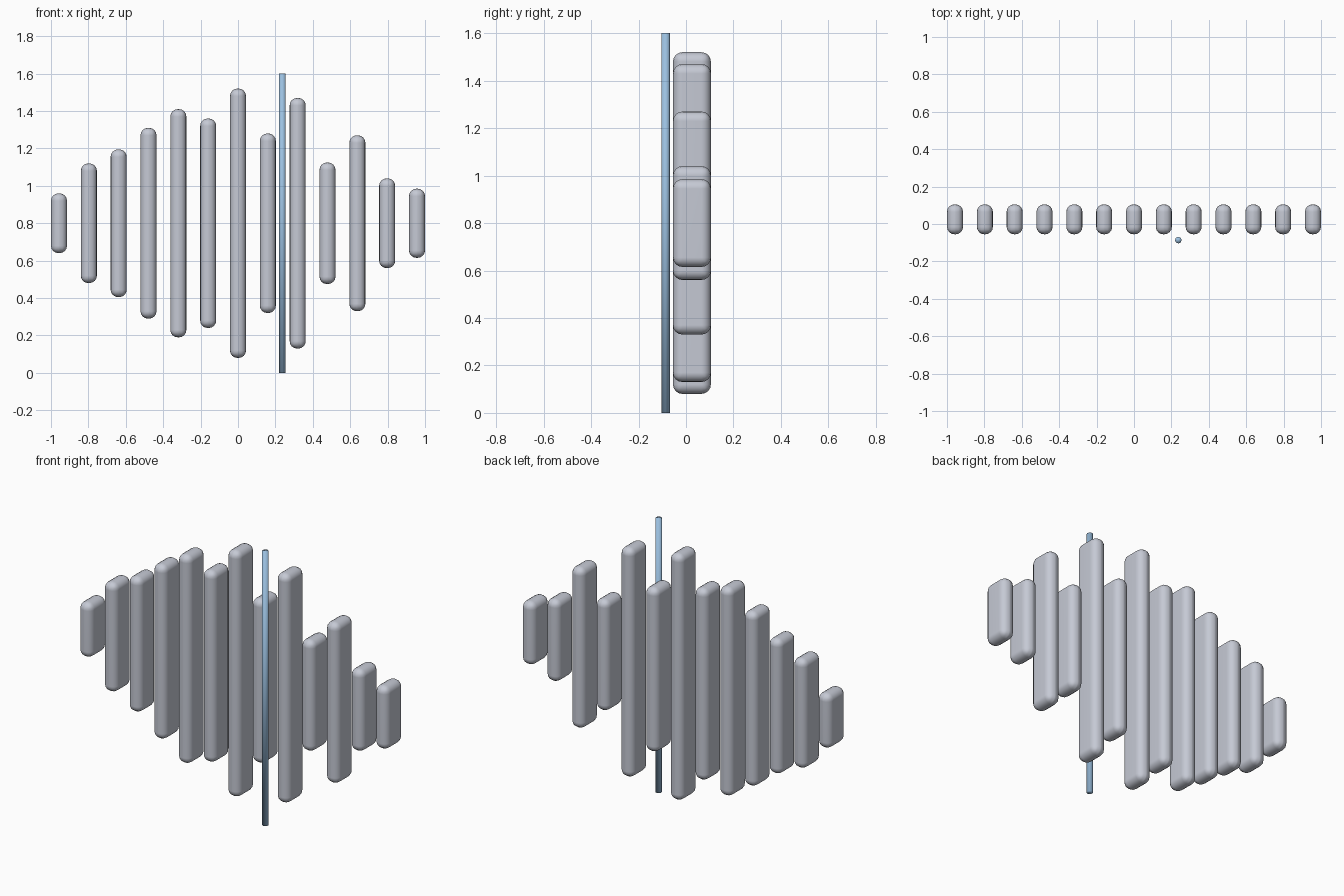
import bpy
import math

if "Cube" in bpy.data.objects:
    bpy.data.objects.remove(bpy.data.objects["Cube"], do_unlink=True)


def make_material(name, rgb):
    mat = bpy.data.materials.new(name)
    mat.use_nodes = True
    mat.diffuse_color = (*rgb, 1)
    bsdf = next(n for n in mat.node_tree.nodes if n.type == 'BSDF_PRINCIPLED')
    bsdf.inputs["Base Color"].default_value = (*rgb, 1)
    return mat


grey = make_material("pale grey", (0.56, 0.585, 0.66))
blue = make_material("light blue", (0.33, 0.53, 0.75))

MID_Z = 0.8
WIDTH, DEPTH = 0.086, 0.16
SPACING = 0.1595


def make_bar(name, x, half_height):
    """Upright slab with generously rounded edges."""
    bpy.ops.mesh.primitive_cube_add(size=1, location=(x, 0.025, MID_Z))
    bar = bpy.context.object
    bar.name = name
    bar.scale = (WIDTH, DEPTH, 2 * half_height)
    bpy.ops.object.transform_apply(location=False, rotation=False, scale=True)
    bar.data.materials.append(grey)
    bevel = bar.modifiers.new("rounded_edges", 'BEVEL')
    bevel.width = 0.04
    bevel.segments = 4
    bpy.ops.object.modifier_apply(modifier=bevel.name)
    bpy.ops.object.shade_smooth_by_angle(angle=math.radians(40))
    bar.modifiers.new("flat_sides", 'WEIGHTED_NORMAL').keep_sharp = True


# Row of bars, from the right end to the left end
half_heights = [0.16, 0.32, 0.395, 0.51, 0.61, 0.56, 0.72,
                0.48, 0.67, 0.325, 0.47, 0.24, 0.185]
for i, half in enumerate(half_heights):
    make_bar(f"wave_bar_{i + 1}", (i - 6) * SPACING, half)

# Thin marker rod standing in front of the bars
bpy.ops.mesh.primitive_cylinder_add(vertices=8, radius=0.018, depth=2 * MID_Z,
                                    location=(0.237, -0.086, MID_Z))
rod = bpy.context.object
rod.name = "marker_rod"
rod.data.materials.append(blue)
bpy.ops.object.shade_smooth()
